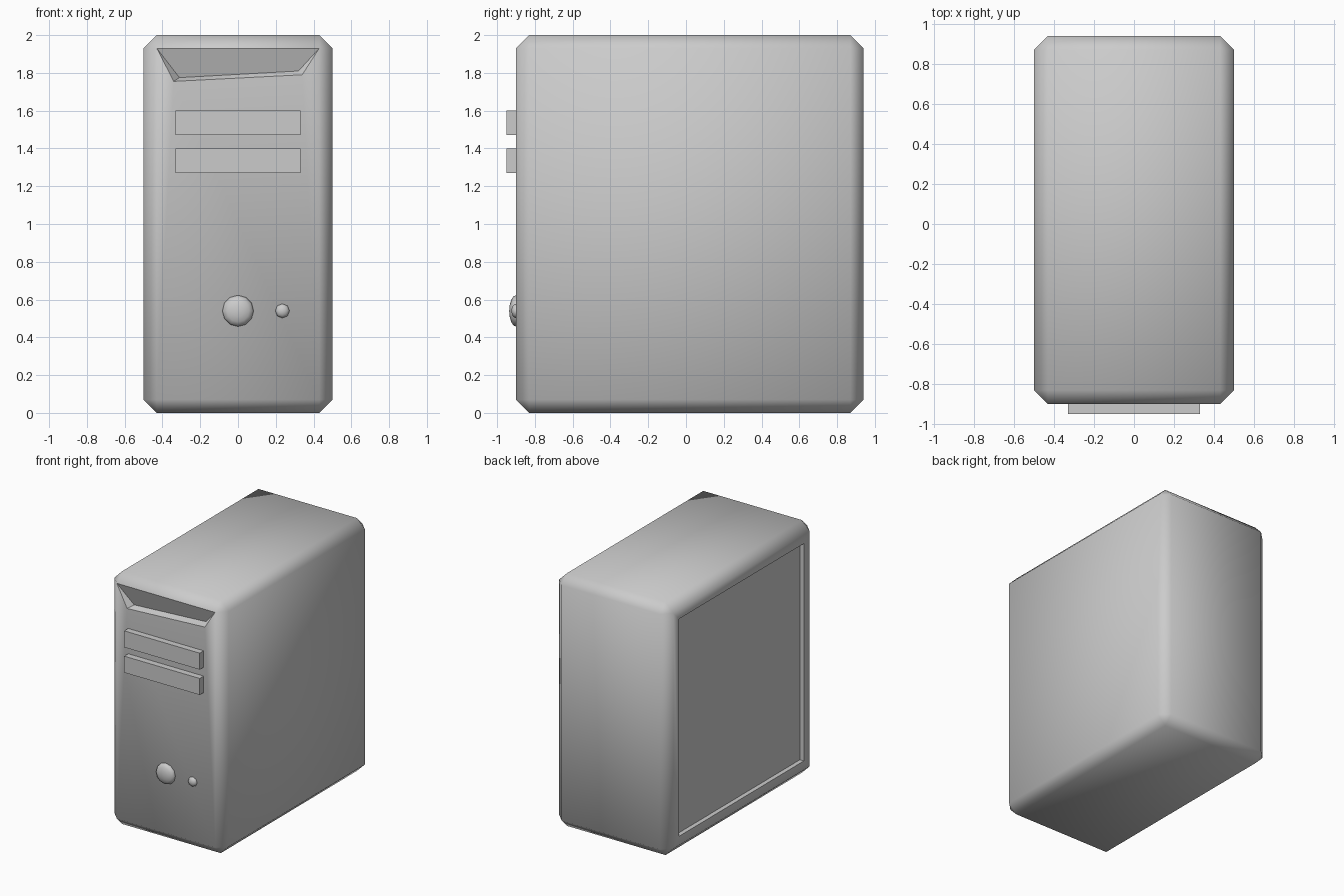
import bpy, bmesh
from math import radians
from mathutils import Matrix, Vector

if "Cube" in bpy.data.objects:
    bpy.data.objects.remove(bpy.data.objects["Cube"], do_unlink=True)

# Single grey finish
grey = bpy.data.materials.new("grey_plastic")
grey.use_nodes = True
grey.diffuse_color = (0.6, 0.6, 0.6, 1)
grey.node_tree.nodes["Principled BSDF"].inputs["Base Color"].default_value = (0.6, 0.6, 0.6, 1)


def add_box(bm, low, high):
    low, high = Vector(low), Vector(high)
    size = Matrix.Diagonal((high - low).to_4d())
    size[3][3] = 1
    bmesh.ops.create_cube(bm, size=1, matrix=Matrix.Translation((low + high) / 2) @ size)


def finish(name, bm, smooth=None):
    bmesh.ops.recalc_face_normals(bm, faces=bm.faces[:])
    mesh = bpy.data.meshes.new(name)
    bm.to_mesh(mesh)
    bm.free()
    mesh.materials.append(grey)
    obj = bpy.data.objects.new(name, mesh)
    bpy.context.collection.objects.link(obj)
    if smooth:
        bpy.ops.object.select_all(action="DESELECT")
        obj.select_set(True)
        bpy.context.view_layer.objects.active = obj
        bpy.ops.object.shade_smooth_by_angle(angle=radians(smooth))
    return obj


def face_towards(bm, direction):
    return max(bm.faces, key=lambda f: (round(f.normal.dot(Vector(direction)), 3), f.calc_area()))


# Case with chamfered edges
bm = bmesh.new()
add_box(bm, (-0.5, -0.9, 0), (0.5, 0.94, 2))
bmesh.ops.bevel(bm, geom=bm.edges[:], offset=0.07, segments=1,
                affect="EDGES", offset_type="OFFSET")
bm.normal_update()

# Sunken panel on one side
panel = face_towards(bm, (-1, 0, 0))
bmesh.ops.inset_region(bm, faces=[panel], thickness=0.1)
floor = bmesh.ops.extrude_discrete_faces(bm, faces=[panel])["faces"][0]
bmesh.ops.translate(bm, verts=floor.verts[:], vec=(0.035, 0, 0))
bm.normal_update()

# Front face reshaped into a sloping recess above a slanted lip
front = face_towards(bm, (0, -1, 0))
bottom_left, bottom_right, top_left, top_right = sorted(
    front.verts, key=lambda v: (round(v.co.z, 3), v.co.x))
bmesh.ops.delete(bm, geom=[front], context="FACES_ONLY")
in_left, in_right, lip_left, lip_right = [bm.verts.new(p) for p in (
    (-0.31, -0.855, 1.775), (0.32, -0.855, 1.81),
    (-0.34, -0.9, 1.755), (0.34, -0.9, 1.79))]
for corners in ((top_left, top_right, in_right, in_left),
                (in_left, in_right, lip_right, lip_left),
                (top_left, in_left, lip_left),
                (top_right, lip_right, in_right),
                (top_left, lip_left, bottom_left),
                (top_right, bottom_right, lip_right),
                (lip_left, lip_right, bottom_right, bottom_left)):
    bm.faces.new(corners)
finish("case", bm, 50)

# Drive bay covers
for name, z in (("upper_drive_cover", 1.47), ("lower_drive_cover", 1.27)):
    bm = bmesh.new()
    add_box(bm, (-0.33, -0.95, z), (0.33, -0.88, z + 0.13))
    finish(name, bm)

# Domed buttons
for name, x, radius, depth, sides in (("power_button", 0, 0.083, 0.036, 12),
                                      ("reset_button", 0.235, 0.038, 0.024, 8)):
    bm = bmesh.new()
    place = (Matrix.Translation((x, -0.9, 0.54)) @ Matrix.Diagonal((radius, depth, radius, 1))
             @ Matrix.Rotation(radians(90), 4, "X"))
    bmesh.ops.create_uvsphere(bm, u_segments=sides, v_segments=8, radius=1, matrix=place)
    finish(name, bm, 60)
